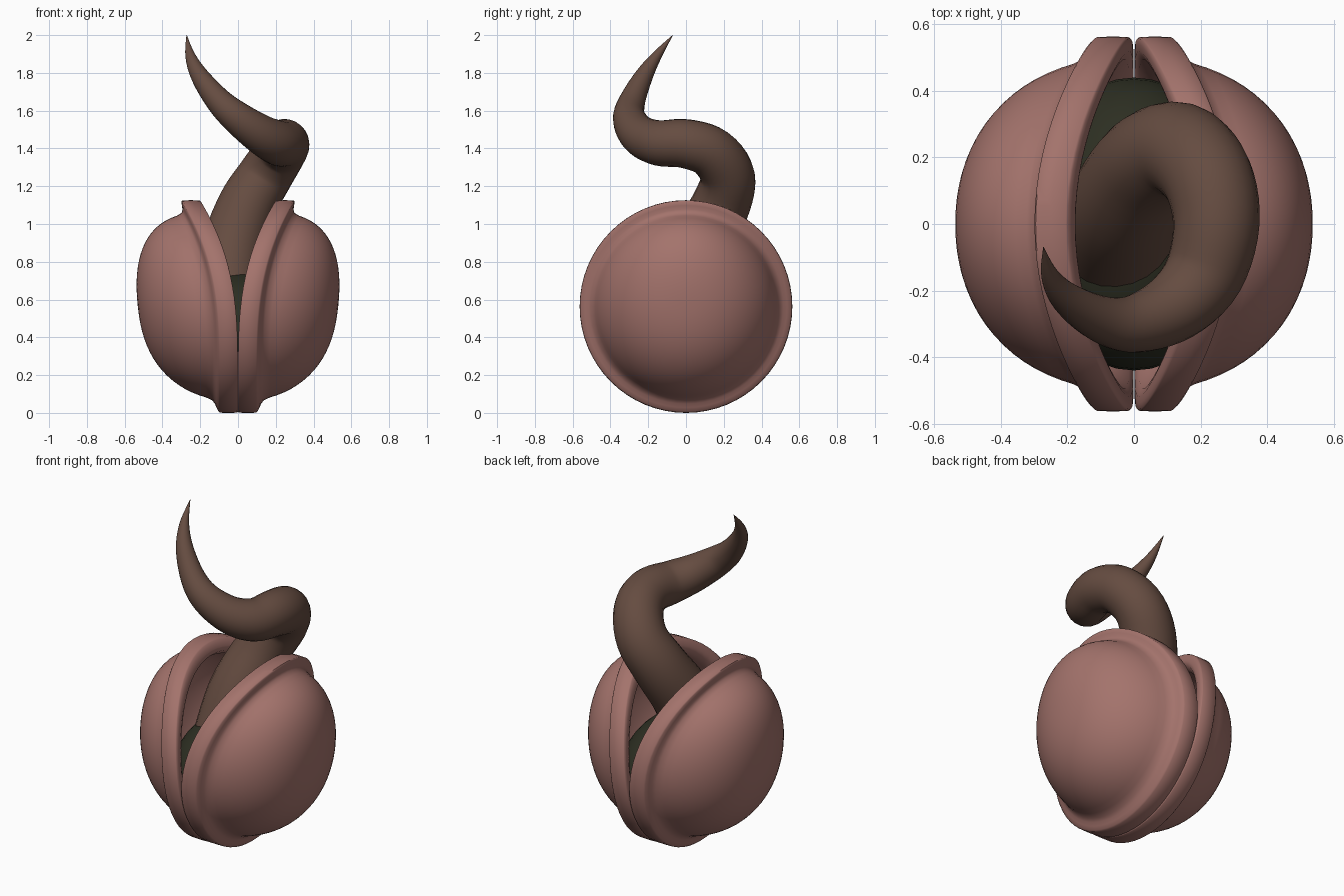
import bpy, bmesh, math
from mathutils import Vector

if "Cube" in bpy.data.objects:
    bpy.data.objects.remove(bpy.data.objects["Cube"])


def material(name, rgb):
    m = bpy.data.materials.new(name)
    m.diffuse_color = (*rgb, 1)
    m.use_nodes = True
    m.node_tree.nodes["Principled BSDF"].inputs["Base Color"].default_value = m.diffuse_color
    return m


PINK = material("dusty_pink", (0.37, 0.172, 0.15))
BROWN = material("brown", (0.13, 0.072, 0.052))
GREEN = material("dark_green", (0.026, 0.028, 0.016))


def finish(bm, name, mat, angle=40):
    bmesh.ops.recalc_face_normals(bm, faces=bm.faces)
    me = bpy.data.meshes.new(name)
    bm.to_mesh(me)
    bm.free()
    me.materials.append(mat)
    ob = bpy.data.objects.new(name, me)
    bpy.context.collection.objects.link(ob)
    bpy.ops.object.select_all(action='DESELECT')
    ob.select_set(True)
    bpy.context.view_layer.objects.active = ob
    bpy.ops.object.shade_smooth_by_angle(angle=math.radians(angle))
    return ob


def skin(bm, rings):
    # quads between consecutive closed rings
    n = len(rings[0])
    for a, b in zip(rings, rings[1:]):
        for i in range(n):
            j = (i + 1) % n
            bm.faces.new((a[i], a[j], b[j], b[i]))


def cap(bm, ring, point):
    v = bm.verts.new(point)
    for i in range(len(ring)):
        bm.faces.new((ring[i], ring[(i + 1) % len(ring)], v))


# Shell halves: dome with a rounded lip, spun about x, upper part flared outward
CZ = 0.563


def flare(z):
    return 0.2 * (max(0, z - 0.25) / 0.876) ** 2.7


def dome(depth, radius, steps, start, power):
    # superellipse quarter, from the lip to just before the pole
    out = []
    for k in range(steps):
        a = start + (math.pi / 2 - start) * k / steps
        out.append((depth * math.sin(a) ** power, radius * math.cos(a) ** power))
    return out


inner = dome(0.455, 0.47, 10, 0.12, 0.92)[::-1]
lip = [(0.015, 0.495), (0.002, 0.52), (0.001, 0.54), (0.001, 0.558), (0.006, 0.562),
       (0.05, 0.563), (0.096, 0.562), (0.104, 0.555), (0.114, 0.535), (0.122, 0.515),
       (0.136, 0.497)]
outer = dome(0.518, 0.502, 16, 0.3, 0.92)
profile = inner + lip + outer
for side, sign in (("left", -1), ("right", 1)):
    bm = bmesh.new()
    rings = []
    for x, r in profile:
        ring = []
        for i in range(64):
            a = 2 * math.pi * i / 64
            z = CZ + r * math.cos(a)
            ring.append(bm.verts.new((sign * (x + flare(z)), r * math.sin(a), z)))
        rings.append(ring)
    skin(bm, rings)
    cap(bm, rings[0], (sign * (0.455 + flare(CZ)), 0, CZ))
    cap(bm, rings[-1], (sign * (0.518 + flare(CZ)), 0, CZ))
    finish(bm, side + "_shell", PINK, 60)

# Dark core inside the shell
bm = bmesh.new()
bmesh.ops.create_uvsphere(bm, u_segments=40, v_segments=20, radius=1)
for v in bm.verts:
    v.co = Vector((v.co.x * 0.33, v.co.y * 0.44, 0.42 + v.co.z * 0.34))
finish(bm, "inner_core", GREEN)

# Spiral tendril: tapered tube along a smooth path (x, y, z, radius)
path = [Vector(p) for p in (
    (-0.06, -0.06, 0.55, 0.18), (-0.03, 0.05, 0.85, 0.172), (0.045, 0.18, 1.09, 0.156),
    (0.14, 0.22, 1.25, 0.145), (0.22, 0.14, 1.375, 0.137), (0.247, 0.0, 1.425, 0.13),
    (0.21, -0.15, 1.43, 0.12), (0.12, -0.25, 1.475, 0.105), (0.0, -0.3, 1.56, 0.087),
    (-0.1, -0.285, 1.65, 0.07), (-0.2, -0.225, 1.78, 0.049),
    (-0.252, -0.155, 1.89, 0.027), (-0.272, -0.07, 2.0, 0.001))]
pts = []
for i in range(len(path) - 1):
    p0, p1, p2, p3 = (path[min(max(i + d, 0), len(path) - 1)] for d in (-1, 0, 1, 2))
    for s in range(5):
        t = s / 5
        pts.append(0.5 * (2 * p1 + (p2 - p0) * t + (2 * p0 - 5 * p1 + 4 * p2 - p3) * t * t
                          + (3 * p1 - p0 - 3 * p2 + p3) * t ** 3))
pts.append(path[-1])
bm = bmesh.new()
rings = []
u = Vector((1, 0, 0))
for i, p in enumerate(pts):
    d = (pts[min(i + 1, len(pts) - 1)].xyz - pts[max(i - 1, 0)].xyz).normalized()
    u = (u - d * u.dot(d)).normalized()
    w = d.cross(u)
    rings.append([bm.verts.new(p.xyz + p.w * (u * math.cos(a) + w * math.sin(a)))
                  for a in (2 * math.pi * k / 24 for k in range(24))])
skin(bm, rings)
cap(bm, rings[0], pts[0].xyz)
cap(bm, rings[-1], pts[-1].xyz)
finish(bm, "tendril", BROWN, 60)
